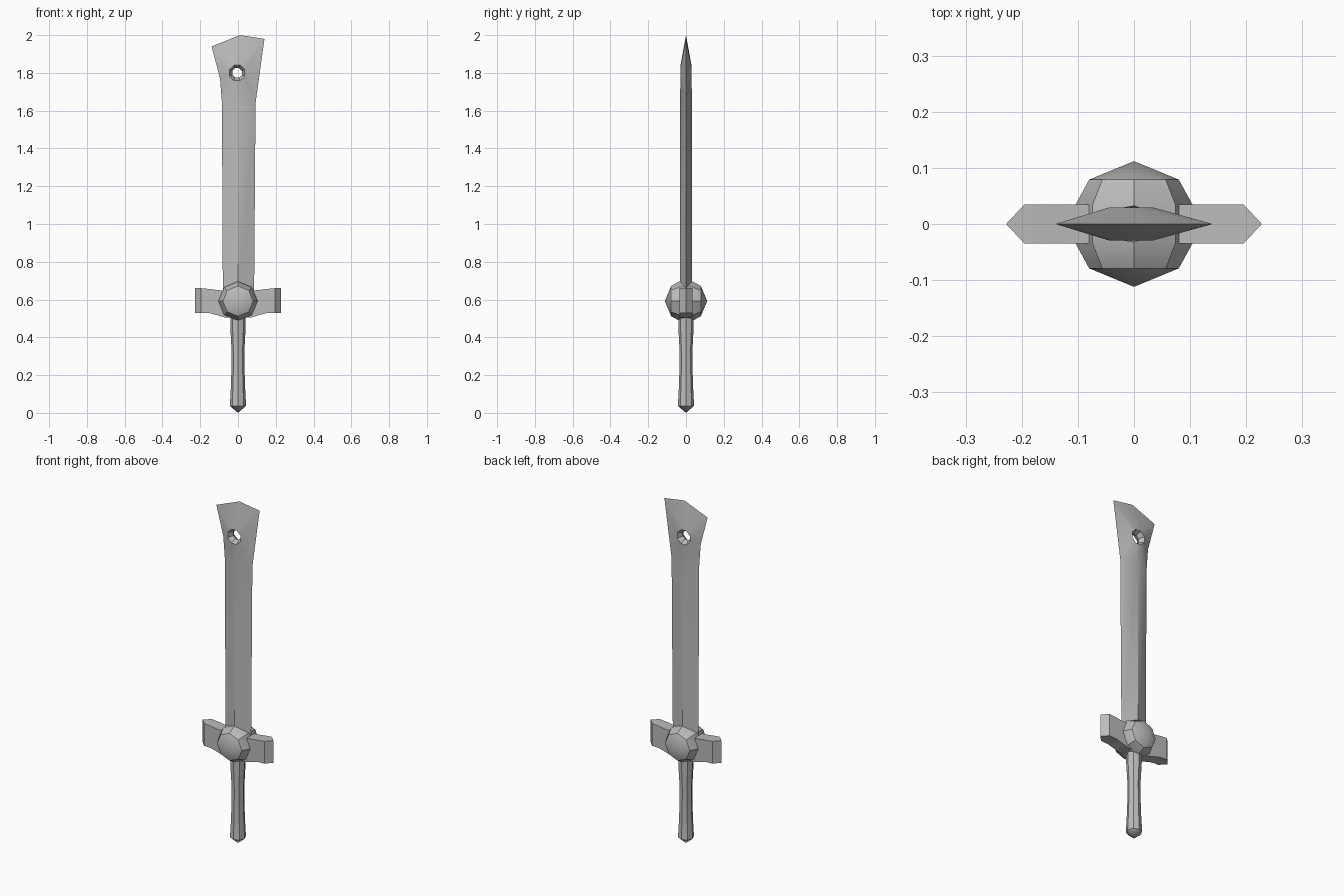
import bpy, bmesh, math

cube = bpy.data.objects.get("Cube")
if cube:
    bpy.data.objects.remove(cube)

GREY = (0.5, 0.5, 0.5, 1)
steel = bpy.data.materials.new("plain grey")
steel.use_nodes = True
steel.diffuse_color = GREY
steel.node_tree.nodes["Principled BSDF"].inputs["Base Color"].default_value = GREY


def finish(name, bm, angle=32):
    """Turn a bmesh into a named, shaded object."""
    bmesh.ops.remove_doubles(bm, verts=bm.verts, dist=1e-5)
    bmesh.ops.recalc_face_normals(bm, faces=bm.faces)
    mesh = bpy.data.meshes.new(name)
    bm.to_mesh(mesh)
    bm.free()
    mesh.materials.append(steel)
    obj = bpy.data.objects.new(name, mesh)
    bpy.context.collection.objects.link(obj)
    bpy.ops.object.select_all(action='DESELECT')
    obj.select_set(True)
    bpy.context.view_layer.objects.active = obj
    bpy.ops.object.shade_smooth_by_angle(angle=math.radians(angle))
    return obj


def loft(bm, rings):
    """Skin closed rings that have equal point counts."""
    for a, b in zip(rings, rings[1:]):
        for i in range(len(a)):
            j = (i + 1) % len(a)
            bm.faces.new((a[i], a[j], b[j], b[i]))


def lathe(name, profile, place, sides=8, turn=0.0):
    """Revolve (radius, position) pairs; place maps them into space."""
    bm = bmesh.new()
    rings = []
    for r, h in profile:
        angles = [turn + math.tau * k / sides for k in range(sides)]
        rings.append([bm.verts.new(place(r * math.cos(a), r * math.sin(a), h))
                      for a in angles])
    loft(bm, rings)
    bmesh.ops.remove_doubles(bm, verts=bm.verts, dist=1e-5)
    return finish(name, bm)


# Blade: diamond shaft opening into a flared head with a bevelled hole
bm = bmesh.new()
HOLE_X, HOLE_Z, SHAFT_TOP = -0.005, 1.8, 1.64
shaft = [[bm.verts.new((x, y, z)) for x, y in
          ((left, 0), (0, -0.033), (right, 0), (0, 0.033))]
         for left, right, z in ((-0.08, 0.085, 0.6), (-0.085, 0.093, SHAFT_TOP))]
loft(bm, shaft)
bm.faces.new(shaft[0])
left_edge, front_ridge, right_edge, back_ridge = shaft[1]
tip = [bm.verts.new((x, 0, z)) for x, z in
       ((0.14, 1.98), (0.01, 2.0), (-0.14, 1.94), (-0.095, 1.77))]


def hole_ring(radius, y):
    return [bm.verts.new((HOLE_X + radius * math.cos(a), y,
                          HOLE_Z + radius * math.sin(a)))
            for a in (math.tau * (k + 0.5) / 8 for k in range(8))]


def bearing(v):
    return math.atan2(v.co.z - HOLE_Z, v.co.x - HOLE_X) % math.tau


rims = {-1: hole_ring(0.044, -0.029), 1: hole_ring(0.044, 0.029)}
loft(bm, [rims[-1], hole_ring(0.027, 0), rims[1]])
for side, ridge in ((-1, front_ridge), (1, back_ridge)):
    outer = sorted([right_edge, left_edge, ridge] + tip, key=bearing)
    inner = rims[side]
    # Walk both loops by bearing and stitch triangles between them
    i = j = 0
    while i < len(outer) or j < len(inner):
        o, n = outer[i % len(outer)], inner[j % len(inner)]
        next_o = bearing(outer[(i + 1) % len(outer)]) + (math.tau if i + 1 >= len(outer) else 0)
        next_n = bearing(inner[(j + 1) % len(inner)]) + (math.tau if j + 1 >= len(inner) else 0)
        if j >= len(inner) or (i < len(outer) and next_o < next_n):
            bm.faces.new((o, outer[(i + 1) % len(outer)], n))
            i += 1
        else:
            bm.faces.new((o, inner[(j + 1) % len(inner)], n))
            j += 1
finish("blade", bm)

# Crossguard: mirrored arms with wedge ends, deeper towards the hub
bm = bmesh.new()
half = [(0.228, 0.0, 0.53, 0.66), (0.195, 0.035, 0.53, 0.66),
        (0.15, 0.035, 0.528, 0.656), (0.11, 0.035, 0.517, 0.65),
        (0.07, 0.035, 0.505, 0.648)]
stations = half + [(-x, d, lo, hi) for x, d, lo, hi in reversed(half)]
loft(bm, [[bm.verts.new(p) for p in
           ((x, -d, lo), (x, d, lo), (x, d, hi), (x, -d, hi))]
          for x, d, lo, hi in stations])
bmesh.ops.dissolve_degenerate(bm, dist=1e-5, edges=bm.edges)
finish("crossguard", bm)

# Hub: faceted disc with a low cone on the front and back
lathe("hub",
      [(0, -0.112), (0.08, -0.079), (0.104, -0.035),
       (0.104, 0.035), (0.08, 0.079), (0, 0.112)],
      lambda u, v, h: (u, h, 0.592 + v))

# Grip: waisted handle ending in a blunt point
lathe("grip",
      [(0, 0), (0.043, 0.037), (0.038, 0.13), (0.035, 0.22),
       (0.034, 0.33), (0.041, 0.46), (0.041, 0.53), (0, 0.53)],
      lambda u, v, h: (u, v, h))
